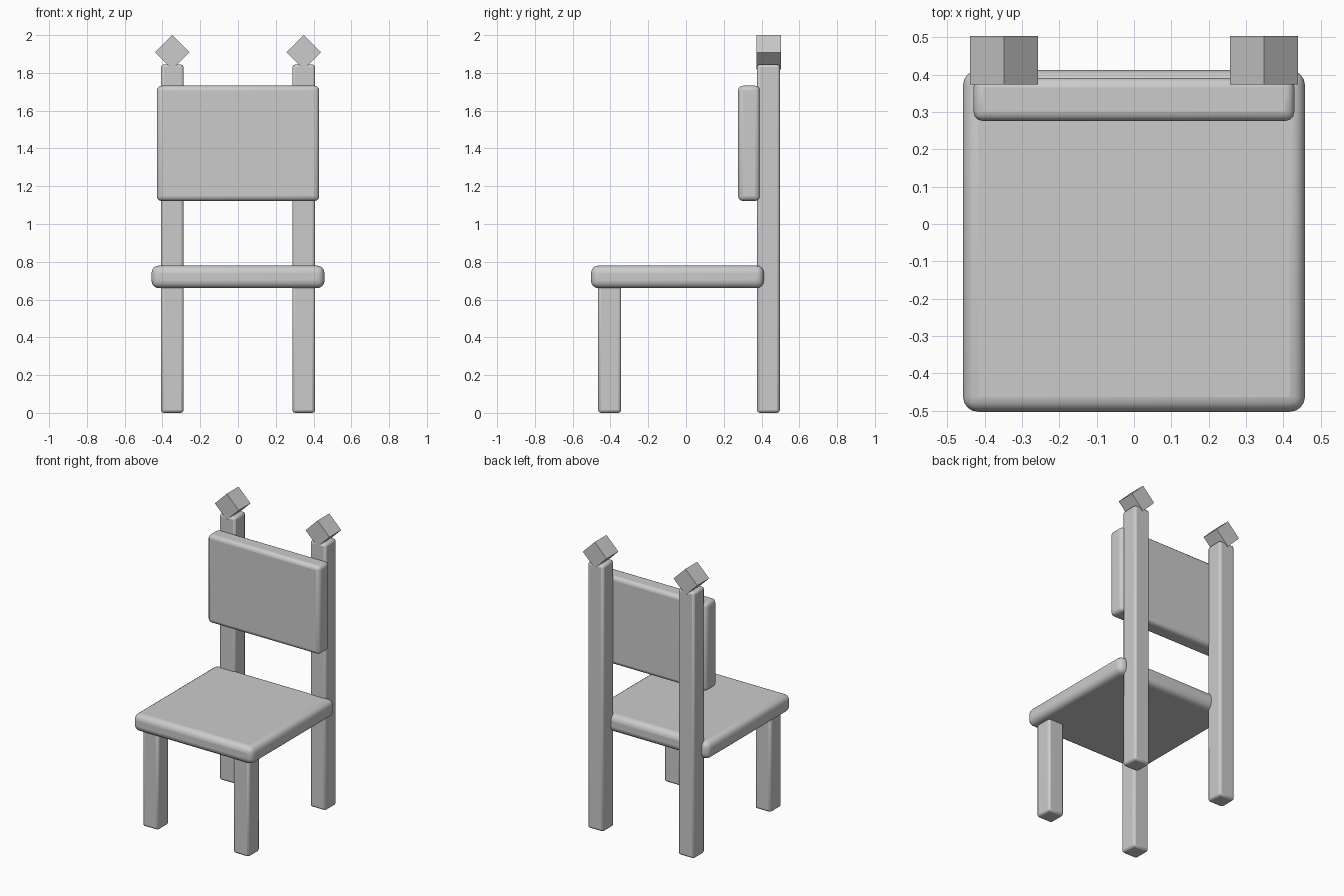
import bpy, math

if "Cube" in bpy.data.objects:
    bpy.data.objects.remove(bpy.data.objects["Cube"])


def box(name, lo, hi, bevel=0.0, segments=3, tilt=0.0):
    """Box between two corners, optionally rounded and turned about y."""
    centre = [(a + b) / 2 for a, b in zip(lo, hi)]
    bpy.ops.mesh.primitive_cube_add(size=1, location=centre)
    ob = bpy.context.object
    ob.name = name
    ob.scale = [b - a for a, b in zip(lo, hi)]
    bpy.ops.object.transform_apply(location=False, rotation=False, scale=True)
    ob.rotation_euler.y = tilt
    if bevel:
        mod = ob.modifiers.new("rounded_edges", 'BEVEL')
        mod.width = bevel
        mod.segments = segments
        bpy.ops.object.shade_smooth_by_angle(angle=math.radians(40))
    return ob


# Seat and backrest
box("seat", (-0.458, -0.503, 0.66), (0.458, 0.412, 0.78), 0.04, 4)
box("backrest", (-0.43, 0.276, 1.122), (0.43, 0.391, 1.732), 0.025)

# Legs, posts and diamond finials on both sides
for side, x in (("left", -0.348), ("right", 0.348)):
    box(f"front_leg_{side}", (x - 0.06, -0.465, 0), (x + 0.06, -0.343, 0.70), 0.015, 2)
    box(f"back_post_{side}", (x - 0.06, 0.376, 0), (x + 0.06, 0.497, 1.845), 0.015, 2)
    h = 0.0645
    box(f"finial_{side}", (x - h, 0.374, 1.909 - h), (x + h, 0.503, 1.909 + h),
        tilt=math.radians(45))
